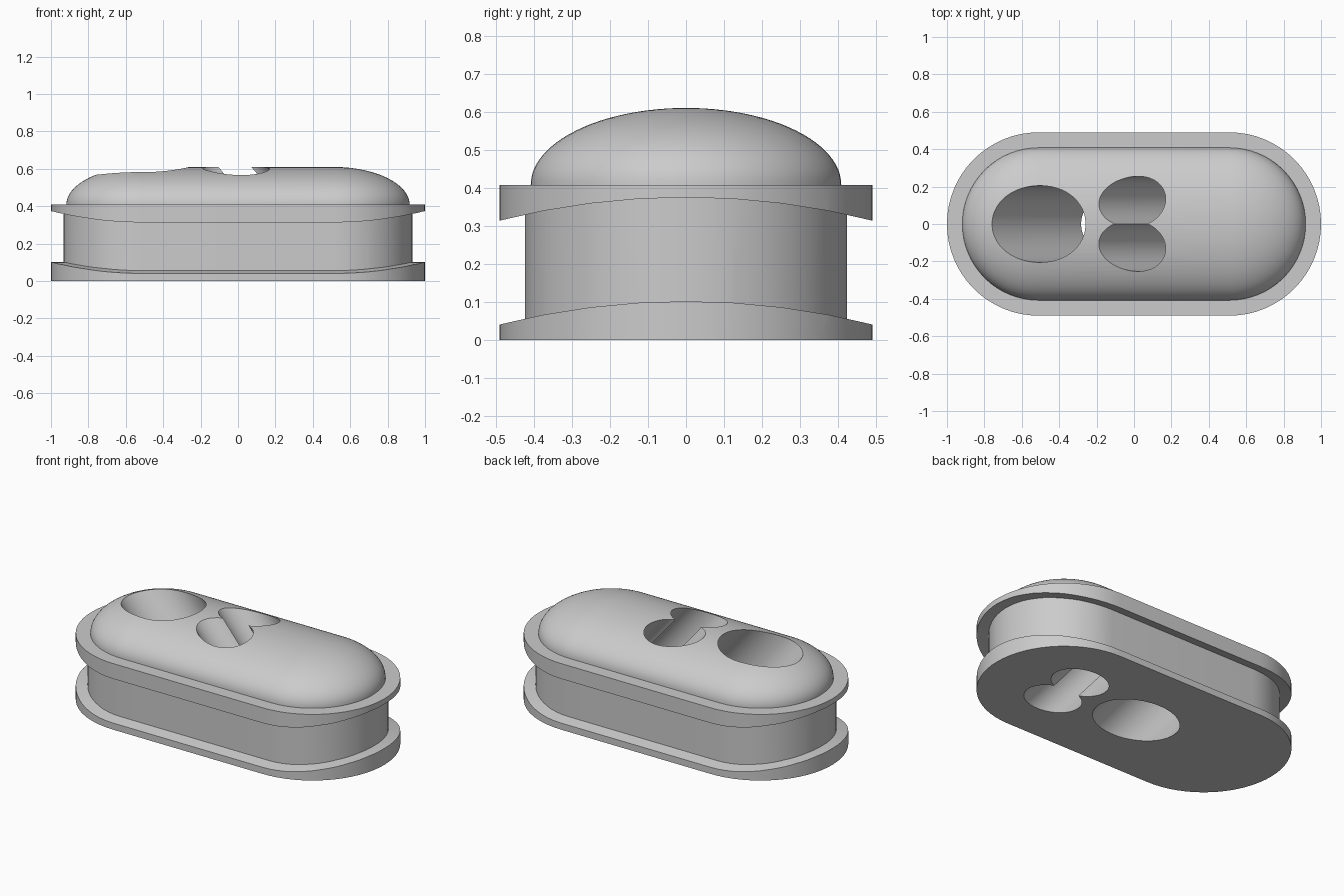
import bpy, bmesh, math
from mathutils import Matrix

old = bpy.data.objects.get("Cube")
if old:
    bpy.data.objects.remove(old)

SPINE = 0.51            # half length of the straight sides
TILT = math.radians(40)  # lean of the bores

gray = bpy.data.materials.new("light gray")
gray.use_nodes = True
gray.diffuse_color = (0.6, 0.6, 0.6, 1)
gray.node_tree.nodes["Principled BSDF"].inputs["Base Color"].default_value = (0.6, 0.6, 0.6, 1)


def make_object(name, bm):
    bmesh.ops.remove_doubles(bm, verts=bm.verts, dist=1e-5)
    bmesh.ops.recalc_face_normals(bm, faces=bm.faces)
    mesh = bpy.data.meshes.new(name)
    bm.to_mesh(mesh)
    bm.free()
    mesh.materials.append(gray)
    obj = bpy.data.objects.new(name, mesh)
    bpy.context.collection.objects.link(obj)
    return obj


def stadium(radius, z, steps=32):
    """Outline of a long shape with round ends."""
    points = []
    for side in (1, -1):
        for i in range(steps + 1):
            a = math.pi * (i / steps - 0.5)
            points.append((side * (SPINE + radius * math.cos(a)),
                           side * radius * math.sin(a), z))
    return points


def loft(name, rings, cap_top=True):
    bm = bmesh.new()
    loops = [[bm.verts.new(p) for p in ring] for ring in rings]
    n = len(loops[0])
    for low, high in zip(loops, loops[1:]):
        for i in range(n):
            j = (i + 1) % n
            bm.faces.new((low[i], low[j], high[j], high[i]))
    bm.faces.new(loops[0][::-1])
    if cap_top:
        bm.faces.new(loops[-1])
    return make_object(name, bm)


def combine(target, tool, operation):
    mod = target.modifiers.new(operation.title(), 'BOOLEAN')
    mod.operation = operation
    mod.solver = 'MANIFOLD'
    mod.object = tool
    bpy.context.view_layer.update()
    graph = bpy.context.evaluated_depsgraph_get()
    mesh = bpy.data.meshes.new_from_object(target.evaluated_get(graph))
    target.modifiers.clear()
    target.data = mesh
    bpy.data.objects.remove(tool)


def arc(x, crown, radius=2.0):
    """Shallow arch across the width, as points from one side to the other."""
    steps = [2 * math.pi / 100 * i for i in range(-5, 6)]
    return [(x, radius * math.sin(a), crown + radius * (math.cos(a) - 1)) for a in steps]


def bore(x, y, radius):
    bm = bmesh.new()
    lean = Matrix.Translation((x, y, 0)) @ Matrix.Rotation(-TILT, 4, 'Y')
    bmesh.ops.create_cone(bm, cap_ends=True, segments=96, radius1=radius,
                          radius2=radius, depth=3, matrix=lean)
    return make_object("bore_cutter", bm)


# Arched groove running all round, leaving a flange above and below
groove = loft("groove_cutter", [arc(x, 0.102) + arc(x, 0.375)[::-1] for x in (-1.2, 1.2)])
core = loft("core", [stadium(0.423, z) for z in (-0.3, 0.8)])
combine(groove, core, 'DIFFERENCE')
body = loft("grommet_body", [stadium(0.49, z) for z in (0, 0.408)])
combine(body, groove, 'DIFFERENCE')

# Rounded dome on top of the upper flange
angles = [math.pi / 2 * i / 24 for i in range(25)]
rings = [stadium(0.408, 0.38)]
rings += [stadium(0.408 * math.cos(a), 0.408 + 0.202 * math.sin(a)) for a in angles]
dome = loft("dome", rings, cap_top=False)
combine(body, dome, 'UNION')

# Pair of overlapping small bores, joined into one cutter
pair = bore(0.495, 0.119, 0.136)
combine(pair, bore(0.495, -0.117, 0.136), 'UNION')
combine(body, pair, 'DIFFERENCE')

# One large leaning bore
combine(body, bore(-0.015, 0, 0.205), 'DIFFERENCE')

bpy.ops.object.select_all(action='DESELECT')
body.select_set(True)
bpy.context.view_layer.objects.active = body
bpy.ops.object.shade_smooth_by_angle(angle=math.radians(30))
